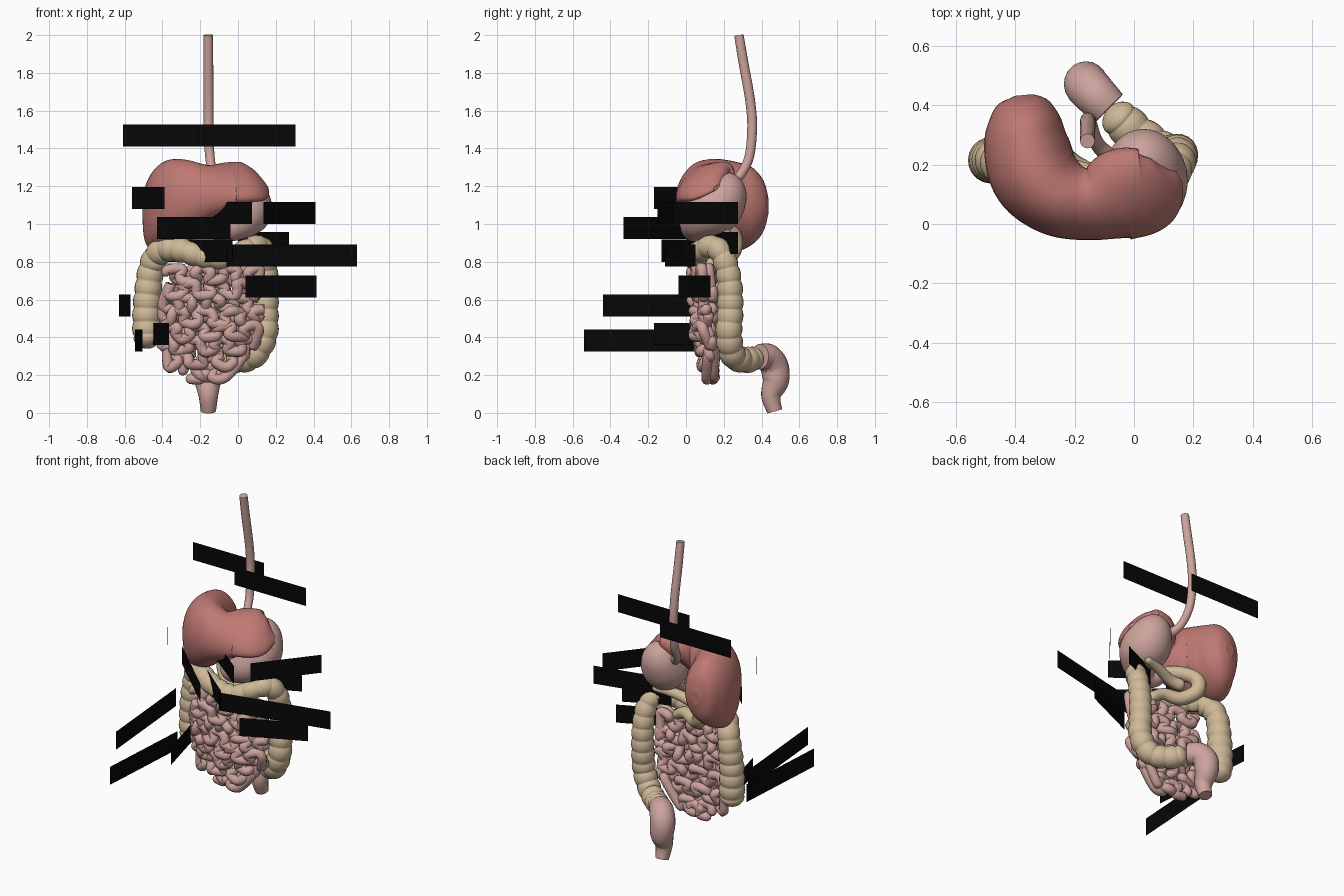
import bpy, bmesh, math, random
from mathutils import Vector

cube = bpy.data.objects.get("Cube")
if cube:
    bpy.data.objects.remove(cube, do_unlink=True)
random.seed(4)


def material(name, rgb):
    m = bpy.data.materials.new(name)
    m.use_nodes = True
    m.diffuse_color = (*rgb, 1)
    m.node_tree.nodes["Principled BSDF"].inputs["Base Color"].default_value = (*rgb, 1)
    return m


LIVER = material("liver red", (0.52, 0.19, 0.17))
PINK = material("soft pink", (0.61, 0.37, 0.34))
BOWEL = material("bowel pink", (0.60, 0.36, 0.33))
TAN = material("colon tan", (0.62, 0.48, 0.31))
BLACK = material("black", (0.002, 0.002, 0.002))


def finish(name, bm, mat):
    bmesh.ops.recalc_face_normals(bm, faces=bm.faces[:])
    mesh = bpy.data.meshes.new(name)
    bm.to_mesh(mesh)
    bm.free()
    mesh.materials.append(mat)
    for p in mesh.polygons:
        p.use_smooth = len(p.vertices) == 4 and mat != BLACK
    ob = bpy.data.objects.new(name, mesh)
    bpy.context.collection.objects.link(ob)


def spline(pts, per):
    """Catmull-Rom samples of tuples of any length."""
    p = [pts[0], *pts, pts[-1]]
    out = []
    for i in range(1, len(p) - 2):
        for k in range(per):
            t = k / per
            out.append([0.5 * (2 * b + (c - a) * t + (2 * a - 5 * b + 4 * c - d) * t * t
                               + (3 * b - a - 3 * c + d) * t ** 3)
                        for a, b, c, d in zip(p[i - 1], p[i], p[i + 1], p[i + 2])])
    return out + [list(pts[-1])]


def skin(name, rings, mat):
    """Joins rings of points into a closed surface."""
    bm = bmesh.new()
    vs = [[bm.verts.new(v) for v in ring] for ring in rings]
    n = len(vs[0])
    for a, b in zip(vs, vs[1:]):
        for j in range(n):
            bm.faces.new((a[j], a[(j + 1) % n], b[(j + 1) % n], b[j]))
    bm.faces.new(vs[0][::-1])
    bm.faces.new(vs[-1])
    finish(name, bm, mat)


def tube(name, pts, mat, sides=16, per=10, pouch=0, round_ends=(True, True)):
    """Tube through (x, y, z, radius) points, optionally pouched."""
    samples = spline(pts, per)
    pos = [Vector(s[:3]) for s in samples]
    dist = [0]
    for a, b in zip(pos, pos[1:]):
        dist.append(dist[-1] + (b - a).length)
    side = Vector((0.3, 0.9, 0.2))
    rings = []
    for i, c in enumerate(pos):
        t = (pos[min(i + 1, len(pos) - 1)] - pos[max(i - 1, 0)]).normalized()
        side = (side - t * side.dot(t)).normalized()
        other = t.cross(side)
        r = samples[i][3]
        for flag, d in zip(round_ends, (dist[i], dist[-1] - dist[i])):
            if flag and d < r:
                r *= max(0.05, math.sqrt(1 - (1 - d / r) ** 2))
        if pouch:
            r *= 0.9 + 0.13 * abs(math.sin(math.pi * dist[i] / pouch)) ** 0.6
        rings.append([c + r * (math.cos(a) * side + math.sin(a) * other)
                      for a in (math.tau * j / sides for j in range(sides))])
    skin(name, rings, mat)


# Gullet
tube("esophagus", [(-.157, .28, 2, .025), (-.157, .305, 1.85, .026), (-.156, .34, 1.65, .026),
                   (-.155, .35, 1.5, .026), (-.147, .33, 1.34, .025), (-.12, .265, 1.23, .025),
                   (-.04, .19, 1.16, .035)], PINK, round_ends=(False, True))

# Stomach
tube("stomach", [(.01, .25, 1.265, .09), (.028, .21, 1.17, .122), (.035, .165, 1.1, .144),
                 (.035, .11, 1.058, .136), (.0, .06, 1.01, .1), (-.08, .05, .97, .065),
                 (-.15, .1, .99, .045)], PINK, sides=28, per=12)

# Liver: x, y, z, half width, height up, height down, lean of the lower edge, forward tilt
liver_path = [(-.372, .435, 1.1, .03, .04, .05, 0, 0), (-.37, .41, 1.1, .085, .13, .14, .01, 0),
              (-.368, .35, 1.1, .122, .2, .21, .03, 0), (-.362, .26, 1.1, .145, .23, .245, .07, 0),
              (-.33, .16, 1.11, .15, .235, .22, .05, 0), (-.25, .09, 1.13, .135, .205, .19, .01, 0),
              (-.15, .067, 1.17, .122, .138, .14, 0, .03), (-.04, .1, 1.2, .155, .112, .09, 0, .06),
              (.04, .105, 1.21, .14, .09, .065, 0, .07), (.105, .13, 1.205, .1, .06, .045, 0, .06),
              (.152, .16, 1.19, .02, .015, .01, 0, .01)]
path = spline(liver_path, 8)
rings = []
for i, (x, y, z, w, up, down, lean, tilt) in enumerate(path):
    a, b = path[max(i - 1, 0)], path[min(i + 1, len(path) - 1)]
    out = Vector((b[1] - a[1], a[0] - b[0], 0)).normalized()
    ring = []
    for j in range(32):
        c, s = math.cos(math.tau * j / 32), math.sin(math.tau * j / 32)
        shift = w * c + (lean * s * s if s < 0 else 0)
        ring.append(Vector((x, y, z + (up if s > 0 else down) * s - tilt * c)) + out * shift)
    rings.append(ring)
skin("liver", rings, LIVER)

# Large bowel with its pouches
tube("colon", [(-.475, .205, .34, .075), (-.482, .215, .45, .076), (-.48, .215, .6, .073),
               (-.455, .21, .78, .068), (-.40, .15, .86, .066), (-.3, .08, .86, .064),
               (-.18, .05, .825, .06), (-.06, .05, .82, .057), (.05, .09, .865, .057),
               (.115, .15, .88, .06), (.142, .2, .82, .062), (.148, .23, .7, .065),
               (.146, .235, .55, .068), (.14, .228, .41, .069), (.085, .25, .305, .068),
               (-.005, .315, .28, .068), (-.085, .39, .3, .068)],
     TAN, sides=20, per=26, pouch=.072)

# Rectum
tube("rectum", [(-.085, .39, .298, .067), (-.13, .435, .293, .073), (-.16, .468, .245, .075),
                (-.16, .475, .17, .07), (-.157, .45, .09, .052), (-.157, .47, .008, .04)],
     PINK, sides=20, round_ends=(False, False))

# Duodenum loop and pancreas
tube("duodenum", [(-.13, .1, 1.0, .038), (-.22, .18, .99, .042), (-.275, .25, .94, .044),
                  (-.275, .25, .86, .044), (-.2, .19, .81, .042), (-.1, .15, .82, .036),
                  (-.01, .13, .77, .03)], TAN)
tube("pancreas", [(-.23, .19, .9, .04), (-.14, .17, .92, .034), (-.03, .19, .95, .03),
                  (.09, .22, .96, .02)], TAN)


# Small bowel: meandering rows that narrow towards the bottom
def row_limits(z):
    left, right = max(0, .31 - z) / .12, max(0, .36 - z) / .18
    return -.375 + .16 * left * left, .1 - .2 * right


def bowel_layer(name, depth, step, phase, slope, bend):
    pts = []
    z, going_right = .73, True
    while z > .2:
        lo, hi = row_limits(z)
        count = max(6, round((hi - lo) / .026))
        for k in range(count + 1):
            f = k / count if going_right else 1 - k / count
            angle = k * 1.15 + phase + z * 17
            fold = .022 * math.sin(2 * angle) * (1 if going_right else -1)
            x = lo + (hi - lo) * f - fold + random.uniform(-.008, .008)
            y = depth + slope * max(0, .45 - z) + bend * ((x + .13) / .25) ** 2
            pts.append((x, y + random.uniform(-.02, .02),
                        z + .033 * math.sin(angle) + random.uniform(-.008, .008), .0285))
        z -= step
        going_right = not going_right
    tube(name, pts, BOWEL, sides=12, per=6)


bowel_layer("small_bowel_front", .045, .075, 0, .32, .055)
bowel_layer("small_bowel_back", .118, .1, 1.3, .1, .01)
tube("small_bowel_end", [(-.24, .14, .25, .028), (-.2, .13, .2, .03), (-.15, .15, .19, .03),
                         (-.1, .13, .21, .03), (-.06, .14, .27, .028)], BOWEL)

# Blank upright plates: x, y of both ends, lower z
plates = {
    "gullet_front": (-.21, .265, .305, .265, 1.41), "gullet_back": (-.61, .41, -.1, .41, 1.41),
    "liver": (-.56, .07, -.39, -.17, 1.08), "stomach_front": (-.22, .08, .075, -.15, 1.0),
    "stomach_side": (.135, -.065, .41, .275, 1.0), "gall": (-.43, .04, -.04, -.33, .92),
    "duodenum": (-.43, .2, -.03, -.13, .8), "pancreas": (0, .15, .27, .275, .84),
    "transverse": (-.06, -.11, .63, .05, .775), "upper_bowel": (.04, -.04, .415, .13, .61),
    "ascending": (-.57, -.44, -.63, .26, .51), "lower_bowel": (-.365, -.17, -.45, .16, .36),
    "cecum": (-.545, -.54, -.505, .1, .325),
}
for name, (x1, y1, x2, y2, z) in plates.items():
    bm = bmesh.new()
    corners = ((x1, y1, z), (x2, y2, z), (x2, y2, z + .117), (x1, y1, z + .117))
    bm.faces.new([bm.verts.new(c) for c in corners])
    finish(name + "_plate", bm, BLACK)
